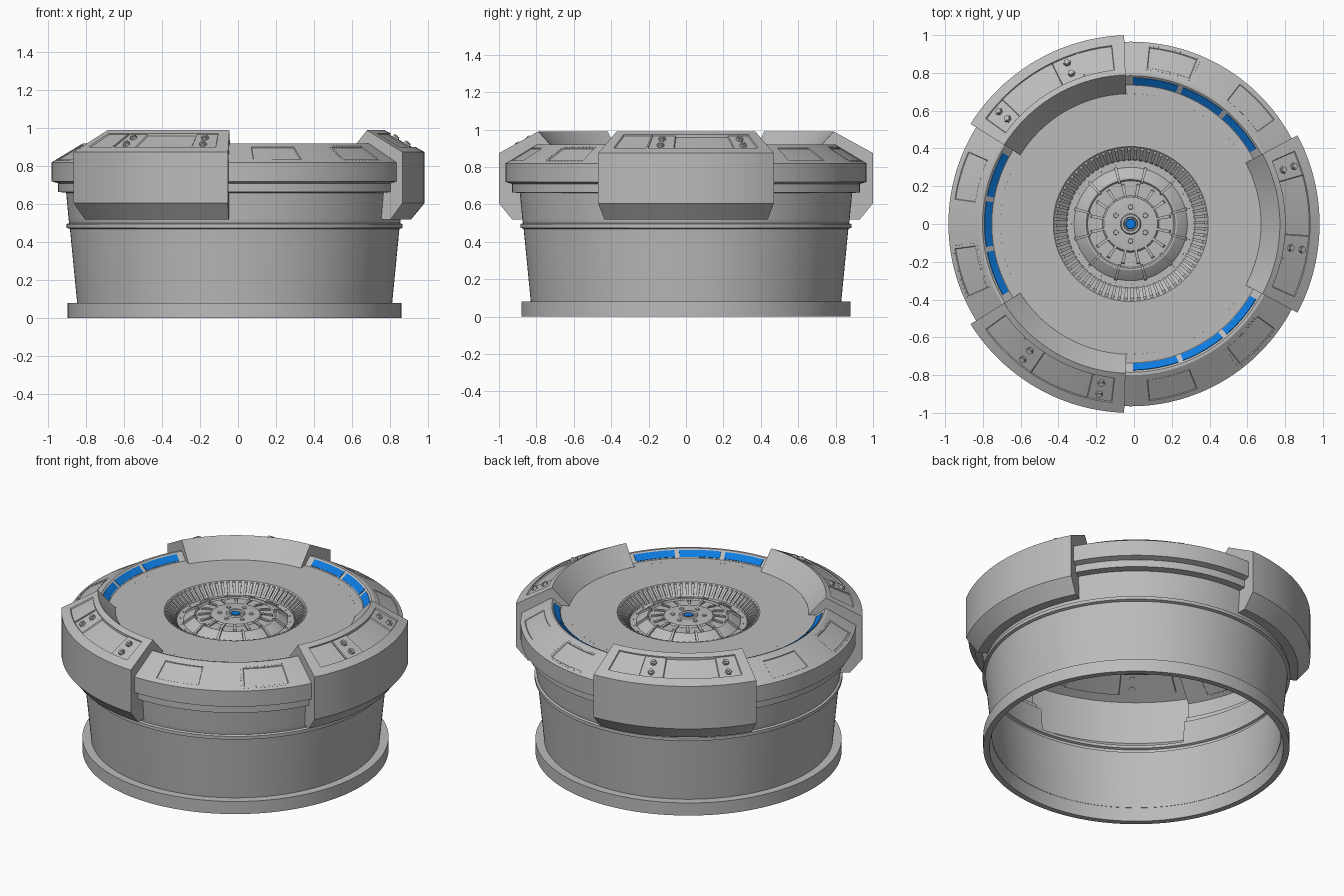
import bpy, bmesh, math
from math import radians, degrees, cos, sin, atan2, hypot
from mathutils import Matrix

if "Cube" in bpy.data.objects:
    bpy.data.objects.remove(bpy.data.objects["Cube"])

CX = -0.0175            # axis of the round body
HALF = 28               # half width of a raised block in degrees
BLOCKS = (0, 120, 240)
GAPS = (60, 180, 300)


def material(name, rgb):
    m = bpy.data.materials.new(name)
    m.diffuse_color = (*rgb, 1)
    m.use_nodes = True
    m.node_tree.nodes["Principled BSDF"].inputs["Base Color"].default_value = m.diffuse_color
    return m


GREY = material("metal grey", (0.5, 0.5, 0.5))
BLUE = material("light blue glow", (0.004, 0.2, 0.75))


def sweep(bm, prof, a0=0, a1=360, step=2, cap=None):
    """Turn an (r, z) profile between two angles; cap is the end polygon."""
    n = max(1, round((a1 - a0) / step))
    full = a1 - a0 == 360
    cols = []
    for j in range(n if full else n + 1):
        a = radians(a0 + (a1 - a0) * j / n)
        cols.append([bm.verts.new((r * cos(a), r * sin(a), z)) for r, z in prof])
    for j in range(n):
        p, q = cols[j], cols[(j + 1) % len(cols)]
        for i in range(len(prof) - 1):
            bm.faces.new((p[i], q[i], q[i + 1], p[i + 1]))
    if cap:
        for a, pts in ((a0, cap), (a1, cap[::-1])):
            a = radians(a)
            bm.faces.new([bm.verts.new((r * cos(a), r * sin(a), z)) for r, z in pts])


def plate(bm, p, q, h, a0, a1, step=2):
    """Thin curved plate lying on the slope from point p (outer) to q (inner)."""
    dr, dz = q[0] - p[0], q[1] - p[1]
    l = hypot(dr, dz)
    nr, nz = dz / l * h, -dr / l * h
    prof = [p, (p[0] + nr, p[1] + nz), (q[0] + nr, q[1] + nz), q]
    sweep(bm, prof, a0, a1, step, prof)


def recess(bm, mid, a0, a1, r0, r1, depth, thick=0.003):
    """Sink the sloped faces inside an angle and radius window."""
    bm.normal_update()
    sel = []
    for f in bm.faces:
        c = f.calc_center_median()
        a = (degrees(atan2(c.y, c.x)) - mid + 180) % 360 - 180
        if a0 < a < a1 and r0 < hypot(c.x, c.y) < r1 and f.normal.z > 0.5:
            sel.append(f)
    bmesh.ops.inset_region(bm, faces=sel, thickness=thick, depth=-depth, use_even_offset=True)


def stud(bm, r, z, a, tilt, rad, h, sides=6):
    m = (Matrix.Rotation(radians(a), 4, 'Z') @ Matrix.Translation((r, 0, z))
         @ Matrix.Rotation(tilt, 4, 'Y'))
    bmesh.ops.create_cone(bm, cap_ends=True, segments=sides, radius1=rad,
                          radius2=rad * 0.85, depth=h, matrix=m)


def finish(name, bm, mat):
    bmesh.ops.remove_doubles(bm, verts=bm.verts, dist=1e-5)
    me = bpy.data.meshes.new(name)
    bm.to_mesh(me)
    bm.free()
    me.materials.append(mat)
    me.shade_smooth()
    me.set_sharp_from_angle(angle=radians(20))
    ob = bpy.data.objects.new(name, me)
    ob.location.x = CX
    bpy.context.collection.objects.link(ob)


def ring_z(r):
    return 0.92 - (r - 0.80) * 0.606


def block_z(r):
    return 0.99 - (r - 0.79) * 0.5476


RING = [(0.875, 0.52), (0.888, 0.66), (0.93, 0.665), (0.93, 0.71), (0.965, 0.72),
        (0.965, 0.82), (0.94, ring_z(0.94)), (0.83, ring_z(0.83)), (0.80, 0.92),
        (0.785, 0.92), (0.735, 0.88), (0.69, 0.88)]
BLOCK = [(0.875, 0.52), (0.93, 0.52), (1.0, 0.605), (1.0, 0.875), (0.95, block_z(0.95)),
         (0.82, block_z(0.82)), (0.79, 0.99), (0.69, 0.88)]

# Lower drum with foot flange and thin band, open underneath
bm = bmesh.new()
sweep(bm, [(0.832, 0.08), (0.845, 0), (0.88, 0), (0.88, 0.08), (0.83, 0.08), (0.868, 0.47),
           (0.885, 0.475), (0.885, 0.495), (0.872, 0.50), (0.875, 0.52)])
finish("lower_drum", bm, GREY)

# Upper rim in the gaps between blocks, with shallow panels
bm = bmesh.new()
for g in GAPS:
    sweep(bm, RING, g - 32, g + 32)
for g in GAPS:
    recess(bm, g, -24, -8, 0.83, 0.94, 0.004)
    recess(bm, g, 8, 24, 0.83, 0.94, 0.004)
finish("upper_rim", bm, GREY)

# Rivets beside the rim panels
bm = bmesh.new()
for g in GAPS:
    for k in range(12):
        for r in (0.822, 0.948):
            stud(bm, r, ring_z(r), g + 8 + k * 16 / 11, atan2(0.606, 1), 0.003, 0.004)
    for k in range(1, 8):
        r = 0.822 + k * 0.126 / 8
        stud(bm, r, ring_z(r), g + 7, atan2(0.606, 1), 0.003, 0.004)
finish("rim_rivets", bm, GREY)

# Raised blocks with sunken control panels
bm = bmesh.new()
for b in BLOCKS:
    sweep(bm, BLOCK, b - HALF, b + HALF, 2, BLOCK + RING[-2:0:-1])
for b in BLOCKS:
    recess(bm, b, -24, 24, 0.82, 0.95, 0.007)
    recess(bm, b, -4, 16, 0.82, 0.95, 0.006, 0.004)
finish("raised_blocks", bm, GREY)

# Hexagonal knobs and dividing strips on the blocks
bm = bmesh.new()
tilt = atan2(0.5476, 1)
for b in BLOCKS:
    for a in (-8.5, 19.5):
        for r in (0.858, 0.918):
            stud(bm, r, block_z(r) - 0.003, b + a, tilt, 0.021, 0.018)
            stud(bm, r, block_z(r) + 0.008, b + a, tilt, 0.012, 0.008)
    plate(bm, (0.945, block_z(0.945) - 0.008), (0.825, block_z(0.825) - 0.008), 0.006,
          b - 13, b - 12.4, 1)
finish("block_knobs", bm, GREY)

# Glowing strips on the inner slope of the rim
bm = bmesh.new()
for g in GAPS:
    for a in (-20, 0, 20):
        plate(bm, (0.775, 0.912), (0.74, 0.884), 0.004, g + a - 9, g + a + 9)
finish("glow_strips", bm, BLUE)

# Top floor, central bowl and low stepped dome in one surface
bm = bmesh.new()
sweep(bm, [(0.69, 0.88), (0.41, 0.88), (0.402, 0.872), (0.34, 0.82), (0.30, 0.82),
           (0.292, 0.828), (0.245, 0.858), (0.235, 0.858), (0.228, 0.85), (0.15, 0.85),
           (0.142, 0.86), (0.13, 0.862), (0.055, 0.862), (0.05, 0.87), (0.038, 0.87),
           (0.034, 0.86), (0.0001, 0.86)], step=3)
finish("floor_and_bowl", bm, GREY)

# Ribs round the bowl wall
bm = bmesh.new()
for k in range(72):
    p = [(0.335, 0.818), (0.345, 0.838), (0.392, 0.876), (0.404, 0.876)]
    p = p[::-1]
    sweep(bm, p, k * 5, k * 5 + 2.4, 2.4, p)
finish("bowl_ribs", bm, GREY)

# Radial fins and tabs on the dome
bm = bmesh.new()
for k in range(12):
    p = [(0.308, 0.82), (0.30, 0.836), (0.25, 0.868), (0.226, 0.868), (0.222, 0.85)]
    a = 15 + k * 30
    sweep(bm, p, a - 1.5, a + 1.5, 3, p)
for k in range(16):
    p = [(0.215, 0.85), (0.21, 0.859), (0.155, 0.866), (0.14, 0.861)]
    a = 11.25 + k * 22.5
    sweep(bm, p, a - 2.5, a + 2.5, 5, p)
finish("dome_fins", bm, GREY)

# Small studs round the hub
bm = bmesh.new()
for k in range(6):
    stud(bm, 0.09, 0.864, 30 + k * 60, 0, 0.014, 0.008, 12)
for k in range(24):
    stud(bm, 0.318, 0.821, k * 15, 0, 0.004, 0.005)
finish("hub_studs", bm, GREY)

# Blue centre light
bm = bmesh.new()
stud(bm, 0, 0.862, 0, 0, 0.029, 0.008, 32)
finish("centre_light", bm, BLUE)
